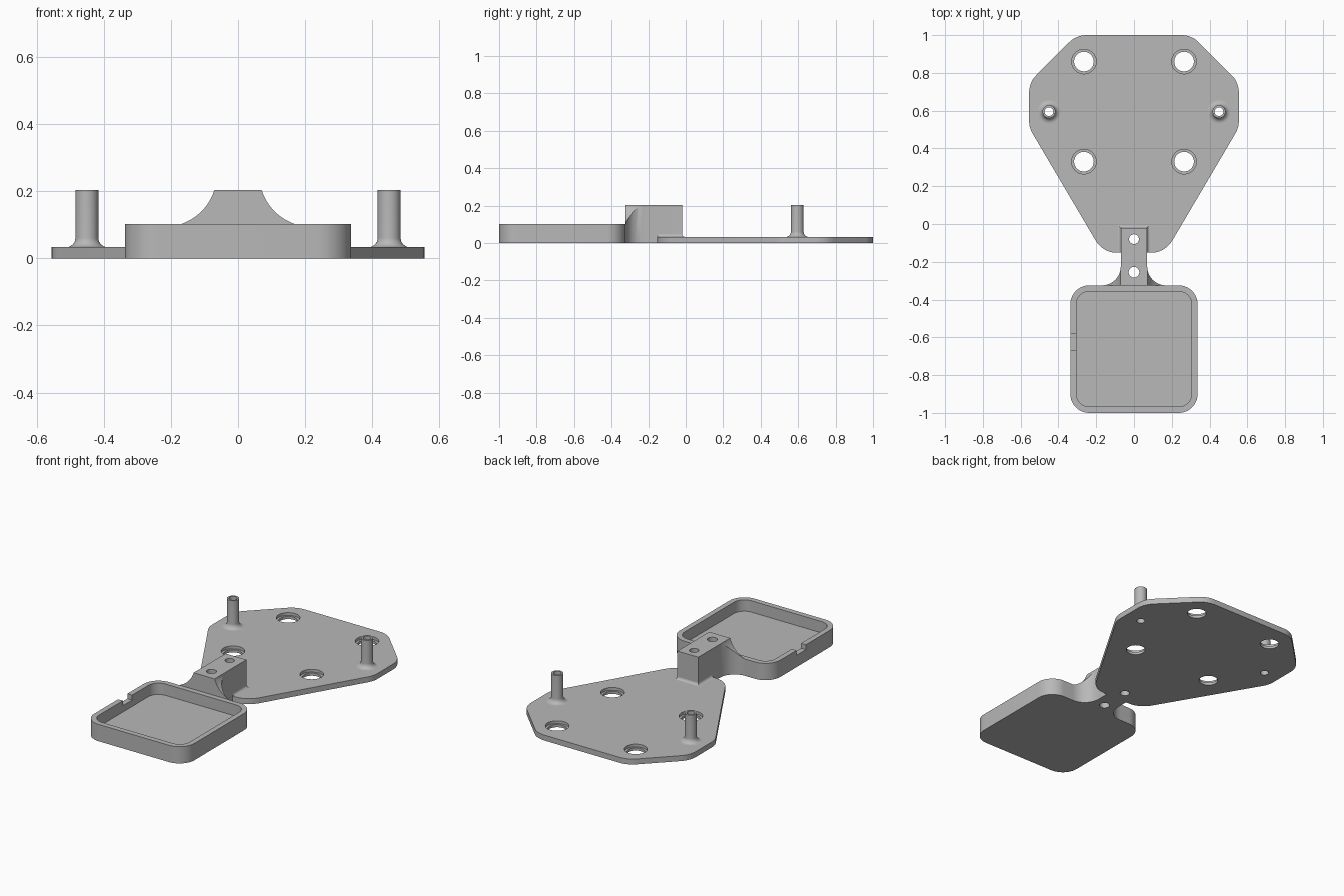
import bpy, bmesh, math
from mathutils import Vector, Matrix

cube = bpy.data.objects.get("Cube")
if cube:
    bpy.data.objects.remove(cube, do_unlink=True)

grey = bpy.data.materials.new("plain grey")
grey.use_nodes = True
GREY = (0.48, 0.48, 0.48, 1)
grey.diffuse_color = GREY
grey.node_tree.nodes["Principled BSDF"].inputs["Base Color"].default_value = GREY

BASE = 0.033      # plate and tray floor thickness
TOP = 0.203       # height of posts and arm


def finish(name, bm):
    bmesh.ops.recalc_face_normals(bm, faces=bm.faces)
    mesh = bpy.data.meshes.new(name)
    bm.to_mesh(mesh)
    bm.free()
    mesh.materials.append(grey)
    ob = bpy.data.objects.new(name, mesh)
    bpy.context.collection.objects.link(ob)
    return ob


def loft(name, rings, closed=False, matrix=Matrix()):
    """Skin equal rings of points; cap the ends unless closed into a loop."""
    bm = bmesh.new()
    vs = [[bm.verts.new(matrix @ Vector(p)) for p in ring] for ring in rings]
    n = len(vs[0])
    pairs = list(zip(vs, vs[1:])) + ([(vs[-1], vs[0])] if closed else [])
    for a, b in pairs:
        for i in range(n):
            j = (i + 1) % n
            bm.faces.new((a[i], a[j], b[j], b[i]))
    if not closed:
        bm.faces.new(vs[0])
        bm.faces.new(vs[-1])
    return finish(name, bm)


def prism(name, outline, z0, z1, matrix=Matrix()):
    return loft(name, [[(x, y, z) for x, y in outline] for z in (z0, z1)], matrix=matrix)


def revolve(name, profile, x, y, closed=False, n=48):
    ang = [2 * math.pi * i / n for i in range(n)]
    rings = [[(x + r * math.cos(a), y + r * math.sin(a), z) for a in ang] for r, z in profile]
    return loft(name, rings, closed)


def arc(cx, cy, r, a0, a1, n=10):
    angles = [math.radians(a0 + (a1 - a0) * i / n) for i in range(n + 1)]
    return [(cx + r * math.cos(a), cy + r * math.sin(a)) for a in angles]


def rounded(corners, radius, n=10):
    """Round every corner of a convex counter-clockwise polygon."""
    out = []
    pts = [Vector(c) for c in corners]
    for i, p in enumerate(pts):
        d0 = (p - pts[i - 1]).normalized()
        d1 = (pts[(i + 1) % len(pts)] - p).normalized()
        turn = d0.angle(d1)
        start = p - d0 * radius * math.tan(turn / 2)
        centre = start + Vector((-d0.y, d0.x)) * radius
        a0 = math.degrees(math.atan2(-d0.x, d0.y))
        out += arc(centre.x, centre.y, radius, a0, a0 + math.degrees(turn), n)
    return out


def mirrored(half):
    """Close a right-hand outline with its mirror image."""
    return half + [(-x, y) for x, y in reversed(half)]


def rect(x0, x1, y0, y1):
    return [(x0, y0), (x1, y0), (x1, y1), (x0, y1)]


def boolean(ob, cutters, op="DIFFERENCE"):
    bpy.context.view_layer.objects.active = ob
    for c in cutters:
        m = ob.modifiers.new("cut", "BOOLEAN")
        m.operation, m.solver, m.object = op, "EXACT", c
        bpy.ops.object.modifier_apply(modifier=m.name)


def bore(x, y, r):
    return revolve("bore_cutter", [(r, -0.1), (r, 0.4)], x, y)


# Mounting plate
plate = prism("mounting_plate", rounded(mirrored(
    [(0.165, -0.152), (0.555, 0.51), (0.555, 0.75), (0.305, 1.0)]), 0.13), 0, BASE)

# Hollow posts with flared feet
cutters = []
posts = []
for side, x in (("left", 0.45), ("right", -0.45)):
    foot = arc(0.062, BASE + 0.028, 0.028, 180, 270)
    posts.append(revolve(side + "_post",
                         [(0.023, BASE), (0.023, TOP), (0.034, TOP)] + foot, x, 0.595, closed=True))
    cutters.append(bore(x, 0.595, 0.023))
    # Counterbored screw holes
    for y in (0.33, 0.86):
        step = 0.016
        cutters.append(revolve("screw_cutter", [(0.052, -0.1), (0.052, step), (0.065, step),
                                                (0.065, 0.1)], math.copysign(0.265, x), y))

# Connecting arm, flared where it joins the tray
flare = arc(0.17, -0.225, 0.1, 180, 270)
arm = prism("connecting_arm", mirrored([(0.07, -0.02)] + flare), 0, TOP)
a, b, c = Vector((0.168, 0.102)), Vector((0.095, 0.13)), Vector((0.0705, TOP))
slope = [tuple(a * (1 - t) ** 2 + b * 2 * t * (1 - t) + c * t * t)
         for t in (i / 12 for i in range(13))]
shaper = prism("arm_shaper", mirrored([(0.25, -0.1), (0.25, 0.102)] + slope + [(0.0705, 0.3)]),
               -0.1, 0.5, Matrix.Rotation(math.pi / 2, 4, "X"))
boolean(arm, [shaper], "INTERSECT")

# Small fillet around the arm where it stands on the plate
fillet = arc(0.016, BASE + 0.016, 0.016, 270, 180, 6)
skirt = loft("arm_fillet", [[(x, y, z) for x, y in rect(-0.07 - o, 0.07 + o, -0.15, -0.02 + o)]
                            for o, z in fillet])

arm_bores = [bore(0, -0.08, 0.026), bore(0, -0.255, 0.028)]
boolean(arm, arm_bores)
boolean(skirt, arm_bores[:1])
boolean(plate, cutters + arm_bores[:1])

# Tray with a notch in its right wall
tray = prism("tray", rounded(rect(-0.337, 0.337, -1.0, -0.325), 0.1), 0, 0.102)
pocket = prism("pocket_cutter", rounded(rect(-0.305, 0.305, -0.967, -0.357), 0.068), BASE, 0.2)
notch = prism("notch_cutter", rect(-0.4, -0.29, -0.67, -0.58), 0.072, 0.2)
boolean(tray, [pocket, notch])

# Remove cutters and shade
for ob in cutters + arm_bores + [shaper, pocket, notch]:
    bpy.data.objects.remove(ob, do_unlink=True)
bpy.ops.object.select_all(action="DESELECT")
for ob in [plate, arm, skirt, tray] + posts:
    ob.select_set(True)
bpy.context.view_layer.objects.active = plate
bpy.ops.object.shade_smooth_by_angle(angle=math.radians(30))
